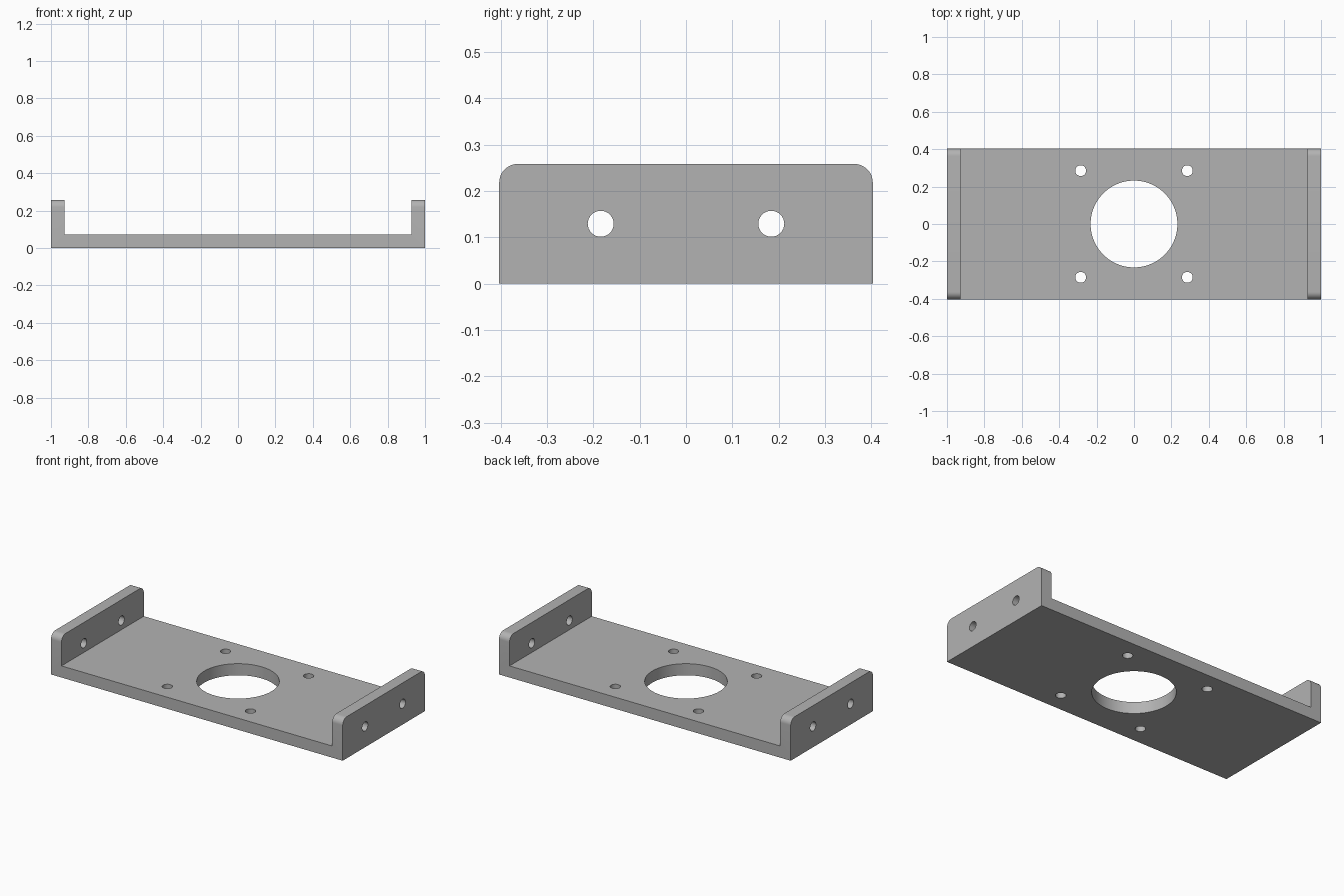
import bpy
import bmesh
from math import pi, radians

cube = bpy.data.objects.get("Cube")
if cube:
    bpy.data.objects.remove(cube, do_unlink=True)

HALF_X, HALF_Y, HEIGHT = 1.0, 0.403, 0.258
WALL, CORNER = 0.072, 0.04

metal = bpy.data.materials.new("grey metal")
metal.use_nodes = True
colour = (0.45, 0.45, 0.45, 1)
metal.diffuse_color = colour
metal.node_tree.nodes["Principled BSDF"].inputs["Base Color"].default_value = colour

# Channel profile swept from front to back
inner = HALF_X - WALL
half = [(HALF_X, 0), (HALF_X, HEIGHT), (inner, HEIGHT), (inner, WALL)]
profile = half + [(-x, z) for x, z in reversed(half)]
bm = bmesh.new()
face = bm.faces.new([bm.verts.new((x, -HALF_Y, z)) for x, z in profile])
sweep = bmesh.ops.extrude_face_region(bm, geom=[face])
moved = [g for g in sweep["geom"] if isinstance(g, bmesh.types.BMVert)]
bmesh.ops.translate(bm, vec=(0, 2 * HALF_Y, 0), verts=moved)

# Rounded upper corners of both end flanges
corners = [e for e in bm.edges
           if all(v.co.z > HEIGHT - 0.001 for v in e.verts)
           and abs(e.verts[0].co.y - e.verts[1].co.y) < 0.001]
bmesh.ops.bevel(bm, geom=corners, offset=CORNER, segments=10, profile=0.5,
                affect='EDGES')
bmesh.ops.recalc_face_normals(bm, faces=bm.faces)
mesh = bpy.data.meshes.new("mounting_bracket")
bm.to_mesh(mesh)
bm.free()
mesh.materials.append(metal)
bracket = bpy.data.objects.new("mounting_bracket", mesh)
bpy.context.collection.objects.link(bracket)


def drill(name, radius, location, depth, rotation=(0, 0, 0), sides=32):
    """Cut a round hole through the bracket."""
    bpy.ops.mesh.primitive_cylinder_add(vertices=sides, radius=radius, depth=depth,
                                        location=location, rotation=rotation)
    cutter = bpy.context.object
    cutter.name = name
    cutter.hide_render = True
    cutter.data.materials.append(metal)
    bpy.ops.object.select_all(action='DESELECT')
    bracket.select_set(True)
    bpy.context.view_layer.objects.active = bracket
    mod = bracket.modifiers.new(name, 'BOOLEAN')
    mod.operation = 'DIFFERENCE'
    mod.solver = 'EXACT'
    mod.object = cutter
    bpy.ops.object.modifier_apply(modifier=mod.name)
    bpy.data.objects.remove(cutter, do_unlink=True)


# Central bore, four screw holes and the flange holes
drill("central_bore", 0.232, (0, 0, WALL / 2), 0.3, sides=96)
for sy in (-1, 1):
    for sx in (-1, 1):
        drill("screw_hole", 0.029, (sx * 0.285, sy * 0.285, WALL / 2), 0.3)
        drill("flange_hole", 0.028, (sx * HALF_X, sy * 0.184, HEIGHT / 2), 0.4,
              rotation=(0, pi / 2, 0))

bpy.ops.object.shade_smooth_by_angle(angle=radians(30))
